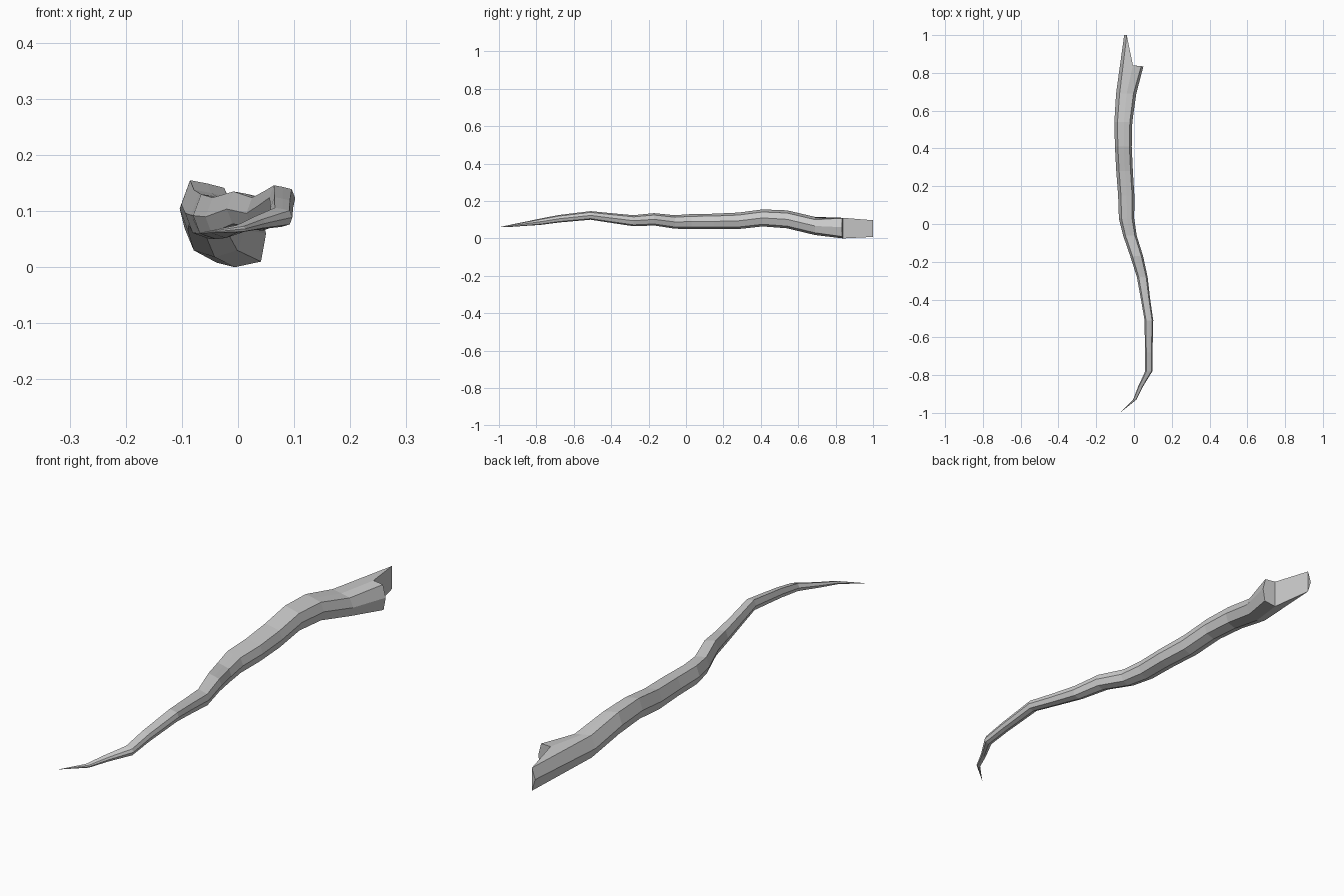
import bpy, bmesh

# Stations along the stick: y, x min, x max, z min, z max
stations = [
    (-0.93, -0.005, 0.013, 0.062, 0.075),
    (-0.86, 0.022, 0.048, 0.067, 0.089),
    (-0.78, 0.059, 0.097, 0.072, 0.106),
    (-0.68, 0.058, 0.098, 0.085, 0.125),
    (-0.51, 0.056, 0.102, 0.100, 0.146),
    (-0.40, 0.037, 0.086, 0.083, 0.135),
    (-0.28, 0.015, 0.072, 0.065, 0.124),
    (-0.17, -0.020, 0.048, 0.069, 0.135),
    (-0.06, -0.058, 0.014, 0.052, 0.124),
    (0.03, -0.080, 0.001, 0.050, 0.130),
    (0.15, -0.084, 0.002, 0.050, 0.132),
    (0.28, -0.094, -0.006, 0.050, 0.138),
    (0.41, -0.101, -0.012, 0.064, 0.155),
    (0.54, -0.104, -0.009, 0.054, 0.150),
    (0.69, -0.095, 0.012, 0.018, 0.115),
]

# Knobbly section: top left, top, top right, right, bottom right, bottom, bottom left, left
section = [(-0.65, 1), (0.05, 0.87), (0.72, 0.7), (1, 0),
           (0.75, -0.75), (0, -1), (-0.7, -0.75), (-1, 0.05)]

bm = bmesh.new()
rings = []
for y, x0, x1, z0, z1 in stations:
    cx, cz, rx, rz = (x0 + x1) / 2, (z0 + z1) / 2, (x1 - x0) / 2, (z1 - z0) / 2
    rings.append([bm.verts.new((cx + u * rx, y, cz + v * rz)) for u, v in section])

# Snapped end: left side forms a long splinter, right side breaks short
broken = [(-0.038, 1, 0.097), (-0.006, 0.84, 0.11), (0.038, 0.835, 0.108), (0.05, 0.835, 0.06),
          (0.041, 0.835, 0.01), (-0.006, 0.84, 0.0), (-0.038, 1, 0.008), (-0.052, 1, 0.055)]
rings.append([bm.verts.new(p) for p in broken])

# Bark faces
n = len(section)
for a, b in zip(rings, rings[1:]):
    for i in range(n):
        j = (i + 1) % n
        bm.faces.new((a[i], a[j], b[j], b[i]))

# Pointed tip and broken end faces
tip = bm.verts.new((-0.075, -1, 0.06))
for i in range(n):
    bm.faces.new((rings[0][(i + 1) % n], rings[0][i], tip))
e = rings[-1]
bm.faces.new((e[1], e[2], e[3], e[4], e[5]))
bm.faces.new((e[0], e[1], e[5], e[6]))
bm.faces.new((e[0], e[6], e[7]))

bmesh.ops.recalc_face_normals(bm, faces=bm.faces)
mesh = bpy.data.meshes.new("stick")
bm.to_mesh(mesh)
bm.free()
stick = bpy.data.objects.new("stick", mesh)
bpy.context.collection.objects.link(stick)
